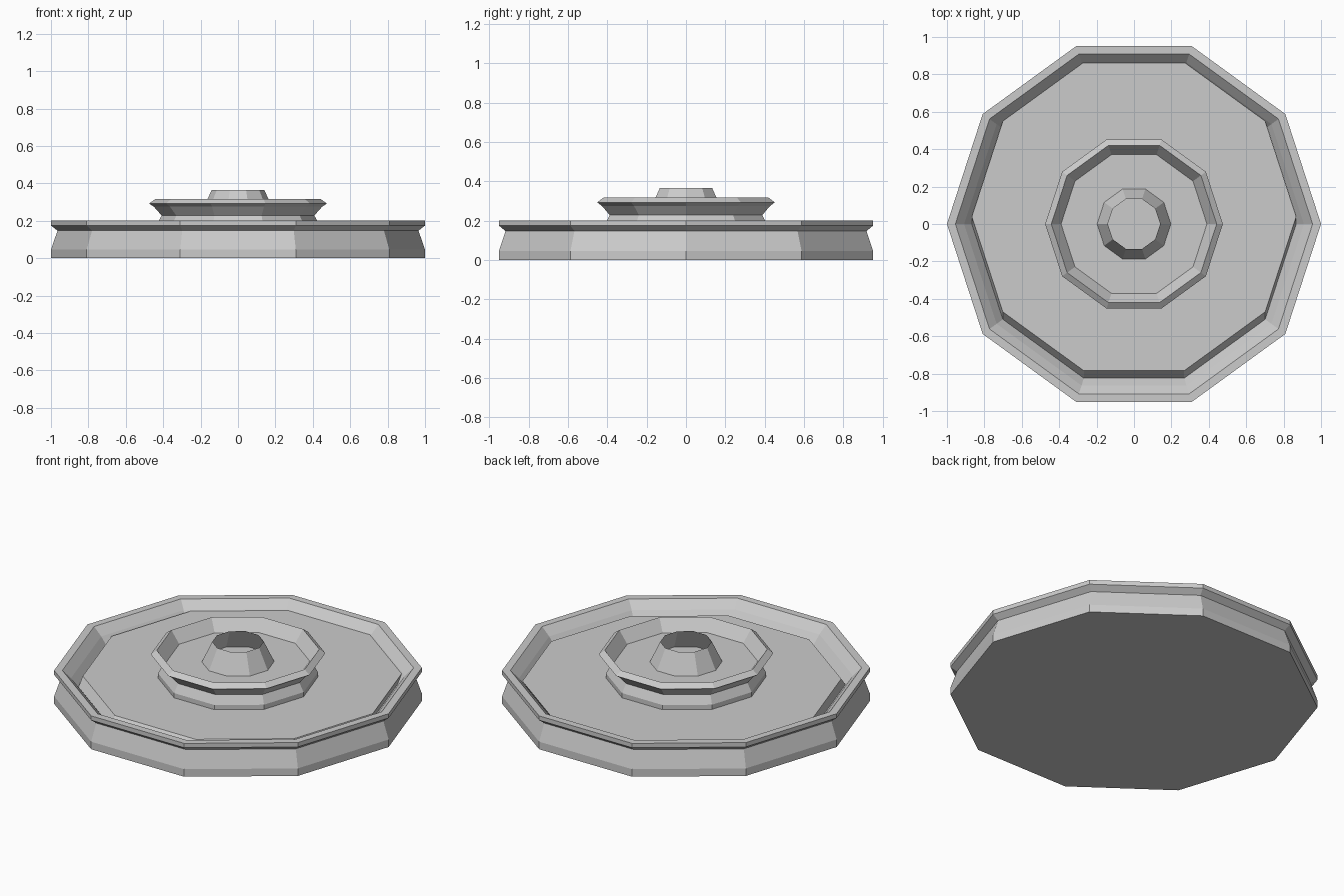
import bpy, bmesh, math

if "Cube" in bpy.data.objects:
    bpy.data.objects.remove(bpy.data.objects["Cube"], do_unlink=True)

SIDES = 10

grey = bpy.data.materials.new("plain_grey")
grey.use_nodes = True
grey.diffuse_color = (0.6, 0.6, 0.6, 1)
grey.node_tree.nodes["Principled BSDF"].inputs["Base Color"].default_value = (0.6, 0.6, 0.6, 1)


def lathe(name, profile, cap_start=False, cap_end=False):
    """Ten-sided turned part from (radius, height, y offset) rings."""
    bm = bmesh.new()
    rings = []
    for r, z, dy in profile:
        ring = []
        for i in range(SIDES):
            a = 2 * math.pi * i / SIDES
            ring.append(bm.verts.new((r * math.cos(a), r * math.sin(a) + dy, z)))
        rings.append(ring)
    for low, high in zip(rings, rings[1:]):
        for i in range(SIDES):
            j = (i + 1) % SIDES
            bm.faces.new((low[i], low[j], high[j], high[i]))
    if cap_start:
        bm.faces.new(rings[0][::-1])
    if cap_end:
        bm.faces.new(rings[-1])
    mesh = bpy.data.meshes.new(name)
    bm.to_mesh(mesh)
    bm.free()
    mesh.materials.append(grey)
    obj = bpy.data.objects.new(name, mesh)
    bpy.context.collection.objects.link(obj)
    return obj


# Wide lower dish: waisted side, rim, sloped inner wall, offset raised floor
lathe("lower_dish", [
    (1.0, 0, 0), (1.0, 0.045, 0), (0.965, 0.147, 0),
    (1.0, 0.174, 0), (1.0, 0.2, 0),
    (0.955, 0.2, 0), (0.908, 0.153, 0), (0.867, 0.1, 0),
    (0.867, 0.15, 0.04),
], cap_start=True, cap_end=True)

# Smaller upper dish standing on the floor
lathe("upper_dish", [
    (0.435, 0.145, 0), (0.435, 0.178, 0), (0.408, 0.228, 0),
    (0.45, 0.275, 0), (0.475, 0.292, 0), (0.442, 0.316, 0),
    (0.39, 0.245, 0),
], cap_end=True)

# Open tapered collar in the middle
lathe("centre_collar", [(0.197, 0.245, 0), (0.14, 0.365, 0)])
